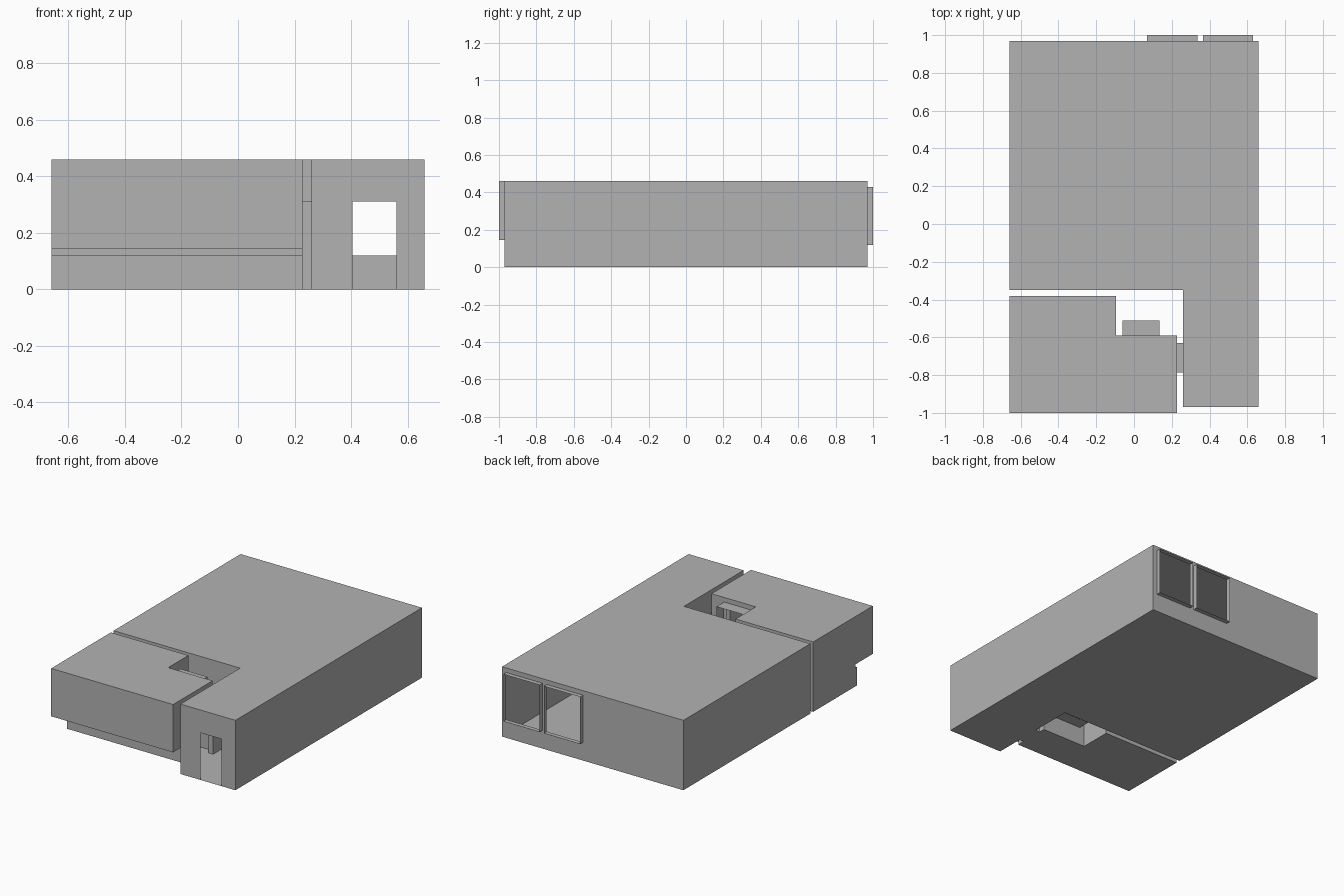
import bpy
import bmesh
from mathutils import Vector

cube = bpy.data.objects.get("Cube")
if cube:
    bpy.data.objects.remove(cube, do_unlink=True)

grey = bpy.data.materials.new("plain grey")
grey.use_nodes = True
grey.diffuse_color = (0.45, 0.45, 0.45, 1)
grey.node_tree.nodes["Principled BSDF"].inputs["Base Color"].default_value = grey.diffuse_color

# Main levels
TOP, SOFFIT, SILL, HEAD, DOOR = 0.46, 0.145, 0.12, 0.43, 0.31
EPS = 0.001

# Openings as boxes: (x0, x1), (y0, y1), (z0, z1)
PASSAGE = ((0.228, 0.26), (-0.785, -0.63), (0, DOOR))
BAY = ((-0.06, 0.135), (-0.59, -0.51), (SILL, HEAD))
BACK_WINDOWS = [((a, b), (0.97, 1.0), (SILL, HEAD)) for a, b in ((0.07, 0.335), (0.365, 0.63))]
FRONT_DOOR = ((0.405, 0.56), (-0.97, -0.96), (0, DOOR))
OPENINGS = [PASSAGE, BAY, FRONT_DOOR] + BACK_WINDOWS


def inside(p, box):
    return all(lo - EPS < c < hi + EPS for c, (lo, hi) in zip(p, box))


def face(bm, points):
    bm.faces.new([bm.verts.new(p) for p in points])


def wall(bm, a, b, z0, z1):
    """Thin wall from a to b, split around the openings that lie in its plane."""
    axis = 0 if abs(b[0] - a[0]) > abs(b[1] - a[1]) else 1
    other = 1 - axis
    lo, hi = sorted((a[axis], b[axis]))
    us, zs = {lo, hi}, {z0, z1}
    for box in OPENINGS:
        if box[other][0] - EPS < a[other] < box[other][1] + EPS:
            if box[axis][0] > lo and box[axis][1] < hi:
                us.update(box[axis])
                zs.update(z for z in box[2] if z0 < z < z1)
    us, zs = sorted(us, reverse=b[axis] < a[axis]), sorted(zs)

    def point(u, z):
        p = [0, 0, z]
        p[axis], p[other] = u, a[other]
        return Vector(p)

    for u, v in zip(us, us[1:]):
        for s, t in zip(zs, zs[1:]):
            if not any(inside(point((u + v) / 2, (s + t) / 2), box) for box in OPENINGS):
                face(bm, [point(u, s), point(v, s), point(v, t), point(u, t)])


def walls(bm, outline, z0, z1):
    for a, b in zip(outline, outline[1:] + outline[:1]):
        wall(bm, a, b, z0, z1)


def slab(bm, outline, z, up=True):
    face(bm, [(x, y, z) for x, y in (outline if up else outline[::-1])])


def rect(x0, x1, y0, y1):
    return [(x0, y0), (x1, y0), (x1, y1), (x0, y1)]


def finish(bm, name):
    bmesh.ops.remove_doubles(bm, verts=bm.verts, dist=0.0001)
    mesh = bpy.data.meshes.new(name)
    bm.to_mesh(mesh)
    bm.free()
    mesh.materials.append(grey)
    bpy.context.collection.objects.link(bpy.data.objects.new(name, mesh))


# Main building: L-shaped hollow shell
main = [(-0.66, -0.35), (0.26, -0.35), (0.26, -0.97), (0.66, -0.97), (0.66, 0.97), (-0.66, 0.97)]
bm = bmesh.new()
walls(bm, main, 0, TOP)
slab(bm, main, TOP)
slab(bm, main, 0, up=False)
finish(bm, "main_building")


# Front annex: overhanging upper storey, shadow gap and recessed base
def annex(front):
    return [(-0.66, front), (0.228, front), (0.228, -0.59), (-0.095, -0.59),
            (-0.095, -0.38), (-0.66, -0.38)]


BASE, GAP = -0.835, -0.82
bm = bmesh.new()
for front, z0, z1 in ((-1, SOFFIT, TOP), (GAP, SILL, SOFFIT), (BASE, 0, SILL)):
    walls(bm, annex(front), z0, z1)
slab(bm, annex(-1), TOP)
slab(bm, rect(-0.66, 0.228, -1, GAP), SOFFIT, up=False)
slab(bm, rect(-0.66, 0.228, BASE, GAP), SILL)
slab(bm, annex(BASE), 0, up=False)
finish(bm, "front_annex")


# Open-ended frames: connecting passage and window surrounds
def frame(name, box, through):
    (x0, x1), (y0, y1), (z0, z1) = box
    bm = bmesh.new()
    slab(bm, rect(x0, x1, y0, y1), z1)
    slab(bm, rect(x0, x1, y0, y1), z0, up=False)
    if through == "x":
        sides = [((x0, y0), (x1, y0)), ((x1, y1), (x0, y1))]
    else:
        sides = [((x1, y0), (x1, y1)), ((x0, y1), (x0, y0))]
    for (ax, ay), (bx, by) in sides:
        face(bm, [(ax, ay, z0), (bx, by, z0), (bx, by, z1), (ax, ay, z1)])
    finish(bm, name)


frame("passage", PASSAGE, "x")
frame("bay_window_frame", BAY, "y")
for name, box in zip(("back_window_frame_right", "back_window_frame_left"), BACK_WINDOWS):
    frame(name, box, "y")
